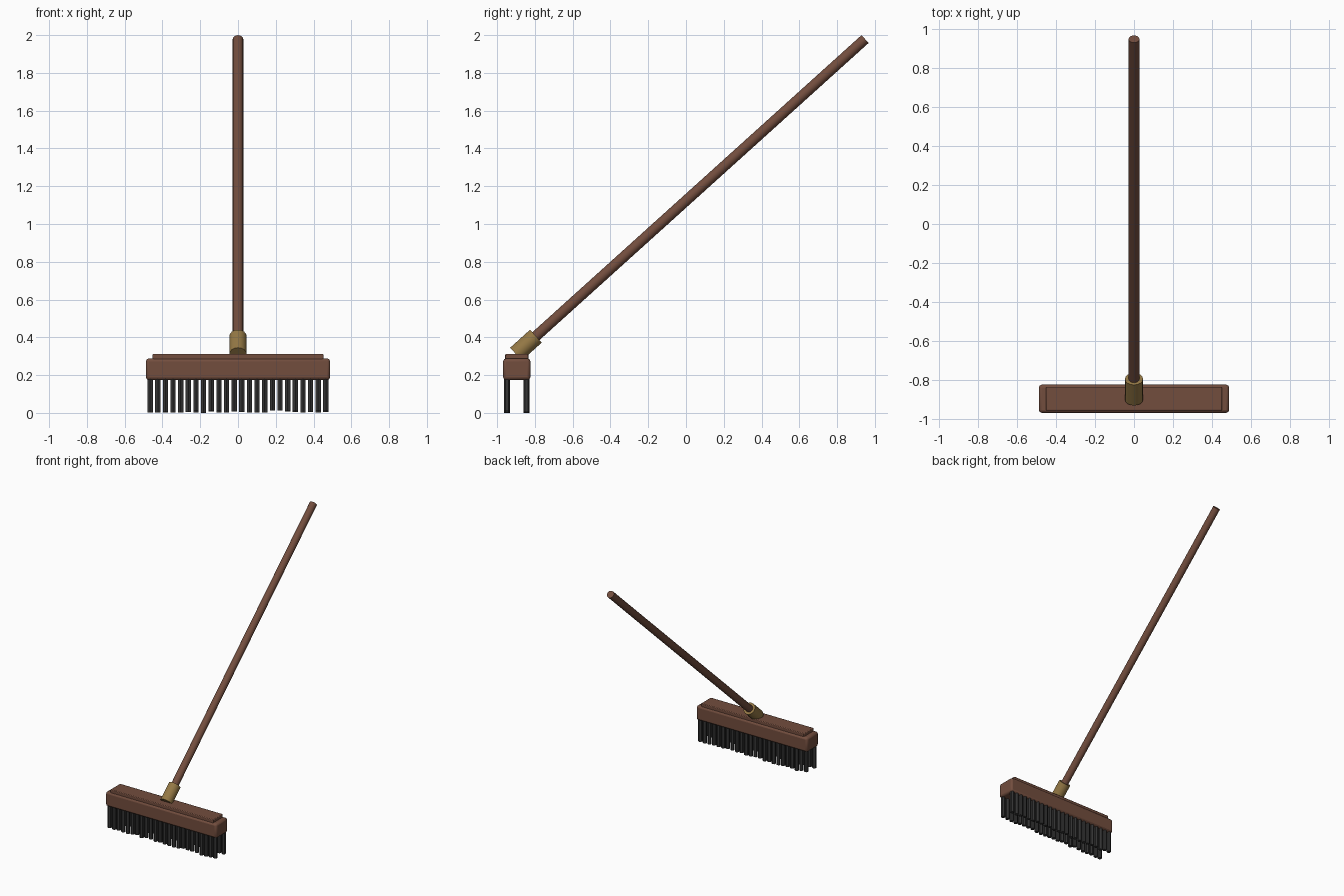
import bpy, math, random
from mathutils import Vector

if "Cube" in bpy.data.objects:
    bpy.data.objects.remove(bpy.data.objects["Cube"])

random.seed(4)


def material(name, rgb):
    m = bpy.data.materials.new(name)
    m.diffuse_color = (*rgb, 1)
    m.use_nodes = True
    m.node_tree.nodes["Principled BSDF"].inputs["Base Color"].default_value = m.diffuse_color
    return m


WOOD = material("wood", (0.17, 0.075, 0.048))
BRASS = material("brass", (0.30, 0.19, 0.06))
FIBRE = material("fibre", (0.035, 0.035, 0.035))


def finish(name, mat, bevel=0, segments=2, smooth=True):
    ob = bpy.context.object
    ob.name = name
    ob.data.materials.append(mat)
    if smooth:
        bpy.ops.object.shade_smooth_by_angle(angle=math.radians(35))
    if bevel:
        mod = ob.modifiers.new("bevel", "BEVEL")
        mod.width, mod.segments = bevel, segments
    return ob


def box(name, low, high, mat, bevel):
    low, high = Vector(low), Vector(high)
    bpy.ops.mesh.primitive_cube_add(size=1, location=(low + high) / 2)
    bpy.context.object.scale = high - low
    bpy.ops.object.transform_apply(location=False, rotation=False, scale=True)
    return finish(name, mat, bevel)


def rod(name, start, end, radius, sides, mat, smooth=True):
    start, end = Vector(start), Vector(end)
    axis = end - start
    bpy.ops.mesh.primitive_cylinder_add(
        vertices=sides, radius=radius, depth=axis.length, location=(start + end) / 2,
        rotation=(-math.atan2(axis.y, axis.z), 0, 0))
    return finish(name, mat, smooth=smooth)


# Brush head: main block and thin cap on top
YC = -0.896
box("head_block", (-0.488, YC - 0.072, 0.174), (0.488, YC + 0.072, 0.288), WOOD, 0.015)
box("head_cap", (-0.452, YC - 0.061, 0.27), (0.452, YC + 0.061, 0.312), WOOD, 0.005)

# Tilted handle and its brass socket share one axis
base = Vector((0, YC - 0.004, 0.311))
tip = Vector((0, 0.948, 1.979))
along = (tip - base).normalized()
rod("handle", base + along * 0.05, tip, 0.028, 16, WOOD)
rod("handle_socket", base, base + along * 0.142, 0.046, 16, BRASS)

# Two rows of six-sided bristle tufts with slightly uneven tips
COLUMNS = 24
for row, y in (("front", YC - 0.052), ("back", YC + 0.052)):
    for i in range(COLUMNS):
        x = -0.465 + 0.93 * i / (COLUMNS - 1)
        tip_z = 0 if i == 7 else random.uniform(0, 0.014)
        rod(f"bristle_{row}_{i + 1}", (x, y, tip_z), (x, y, 0.19), 0.016, 6, FIBRE, smooth=False)
